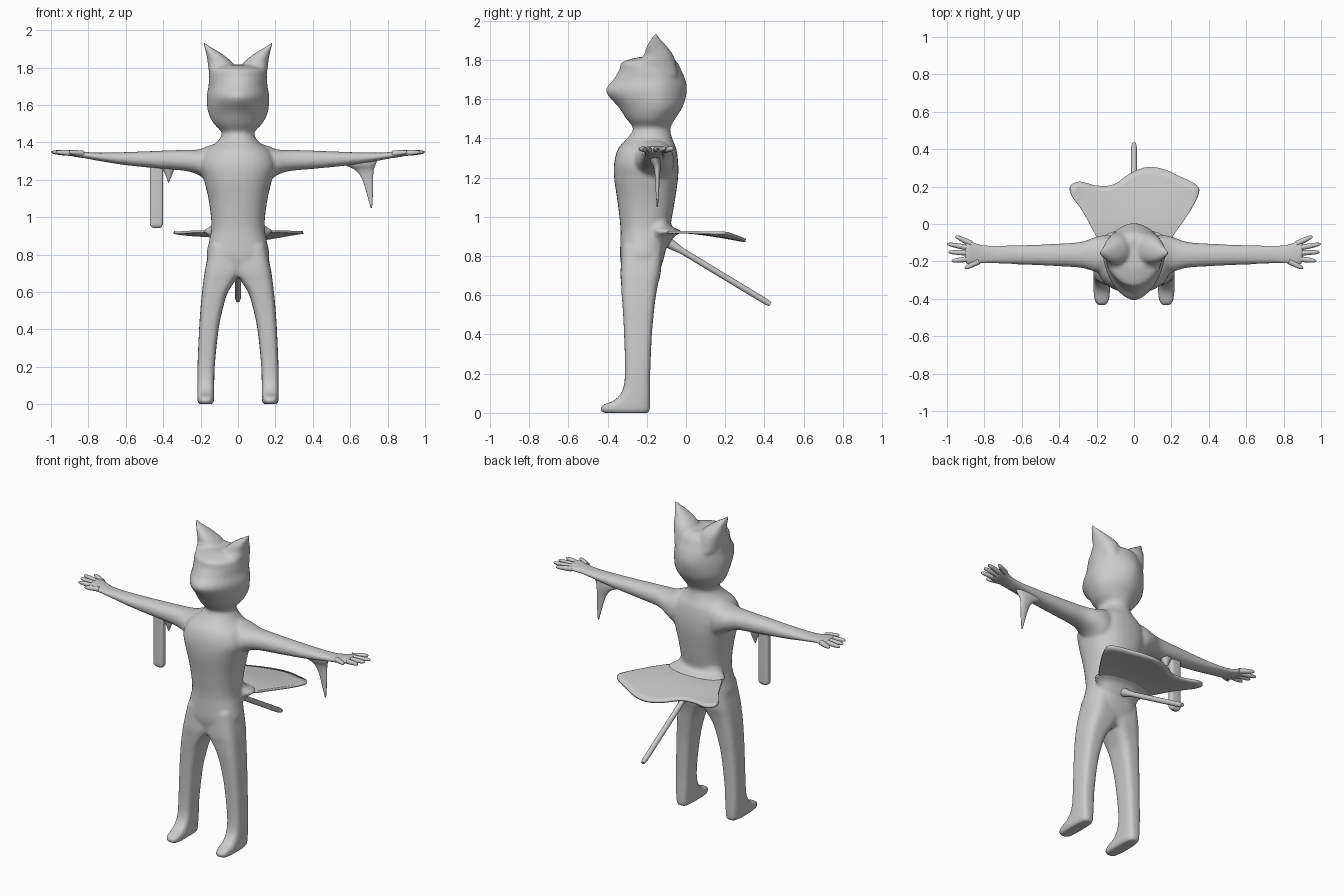
import bpy, bmesh, math


def interp(rows, steps=4):
    """Catmull-Rom curve through rows of numbers."""
    out = []
    for i in range(len(rows) - 1):
        p0, p1, p2 = rows[max(i - 1, 0)], rows[i], rows[i + 1]
        p3 = rows[min(i + 2, len(rows) - 1)]
        for s in range(steps):
            t = s / steps
            out.append([0.5 * (2 * b + (c - a) * t + (2 * a - 5 * b + 4 * c - d) * t * t
                               + (3 * b - a - 3 * c + d) * t ** 3)
                        for a, b, c, d in zip(p0, p1, p2, p3)])
    return out + [list(rows[-1])]


def loft(bm, rings, p=2.2, wide=0.5, axis='z', side=1, n=32):
    """Rings: position, a min, a max, b min, b max (optional power, widest point)."""
    loops = []
    for r in interp([tuple(q) + (p, wide) if len(q) == 5 else q for q in rings]):
        t, a0, a1, b0, b1, pw, w = r
        bc = b0 + (b1 - b0) * w
        loop = []
        for k in range(n):
            c, s = math.cos(2 * math.pi * k / n), math.sin(2 * math.pi * k / n)
            c = math.copysign(abs(c) ** (2 / pw), c)
            s = math.copysign(abs(s) ** (2 / pw), s)
            a = (a0 + a1) / 2 + (a1 - a0) / 2 * c
            b = bc + ((b1 - bc) if s > 0 else (bc - b0)) * s
            co = (a, b, t) if axis == 'z' else (t, a, b)
            loop.append(bm.verts.new((co[0] * side, co[1], co[2])))
        loops.append(loop)
    faces = [bm.faces.new(loops[0]), bm.faces.new(loops[-1])]
    for u, v in zip(loops, loops[1:]):
        faces += [bm.faces.new((u[k], u[(k + 1) % n], v[(k + 1) % n], v[k])) for k in range(n)]
    bmesh.ops.recalc_face_normals(bm, faces=faces)


def finish(name, bm):
    me = bpy.data.meshes.new(name)
    bm.to_mesh(me)
    bm.free()
    me.shade_smooth()
    ob = bpy.data.objects.new(name, me)
    bpy.context.collection.objects.link(ob)
    return ob


def tube(name, pts, radii, depth):
    cu = bpy.data.curves.new(name, 'CURVE')
    cu.dimensions = '3D'
    cu.bevel_depth, cu.bevel_resolution, cu.use_fill_caps = depth, 4, True
    sp = cu.splines.new('POLY')
    sp.points.add(len(pts) - 1)
    for q, co, r in zip(sp.points, pts, radii):
        q.co, q.radius = (*co, 1), r
    sp.use_smooth = True
    ob = bpy.data.objects.new(name, cu)
    bpy.context.collection.objects.link(ob)
    return ob


bm = bmesh.new()
# torso, neck and snouted head: z, half width, front, back, power, widest point
column = [(0.68, 0.10, -0.31, -0.15, 2.4, .5), (0.78, 0.165, -0.335, -0.115, 2.5, .5),
          (0.87, 0.155, -0.335, -0.095, 2.4, .5), (0.95, 0.142, -0.335, -0.08, 2.3, .5),
          (1.08, 0.155, -0.35, -0.057, 2.3, .5), (1.2, 0.182, -0.367, -0.04, 2.3, .5),
          (1.28, 0.20, -0.366, -0.04, 2.3, .5), (1.35, 0.175, -0.345, -0.05, 2.2, .5),
          (1.40, 0.115, -0.30, -0.07, 2.1, .5), (1.45, 0.087, -0.27, -0.08, 2, .5),
          (1.50, 0.13, -0.305, -0.055, 1.9, .55), (1.56, 0.16, -0.345, -0.017, 1.8, .6),
          (1.64, 0.168, -0.41, 0.005, 1.7, .62), (1.70, 0.158, -0.37, -0.003, 1.8, .6),
          (1.75, 0.155, -0.34, -0.025, 1.9, .58), (1.79, 0.145, -0.325, -0.045, 1.9, .58),
          (1.815, 0.09, -0.24, -0.08, 2, .5)]
loft(bm, [(z, -h, h, f, b, p, w) for z, h, f, b, p, w in column])
# flare where the back panel leaves the waist
loft(bm, [(0.85, -.12, .12, -.2, -.09), (0.90, -.155, .155, -.2, -.06),
          (0.925, -.19, .19, -.19, -.02), (0.95, -.15, .15, -.2, -.07), (0.99, -.12, .12, -.2, -.08)])
for s in (1, -1):
    # leg with foot
    loft(bm, [(0, .135, .208, -.42, -.19), (0.015, .128, .216, -.437, -.184),
              (0.04, .128, .217, -.425, -.183), (0.065, .128, .217, -.365, -.183),
              (0.12, .127, .217, -.322, -.183), (0.22, .123, .216, -.311, -.182),
              (0.4, .104, .208, -.316, -.174), (0.52, .079, .2, -.322, -.163),
              (0.6, .053, .192, -.328, -.153), (0.66, .015, .185, -.331, -.142),
              (0.72, -.02, .176, -.334, -.128), (0.85, -.02, .15, -.325, -.12)],
         p=3.4, side=s)
    # arm with palm
    loft(bm, [(0.08, -.28, -.07, 1.15, 1.40), (0.15, -.27, -.06, 1.18, 1.385),
              (0.21, -.255, -.07, 1.225, 1.362), (0.28, -.235, -.095, 1.247, 1.36),
              (0.4, -.226, -.105, 1.258, 1.356), (0.6, -.217, -.113, 1.278, 1.348),
              (0.75, -.212, -.115, 1.302, 1.345), (0.82, -.215, -.108, 1.315, 1.35),
              (0.88, -.222, -.088, 1.324, 1.36), (0.905, -.205, -.09, 1.33, 1.358)],
         axis='x', side=s)
    # pointed ear
    loft(bm, [(1.72, .03, .145, -.24, -.04), (1.78, .015, .156, -.25, -.05),
              (1.825, .03, .162, -.215, -.065), (1.86, .068, .167, -.205, -.09),
              (1.89, .112, .174, -.19, -.115), (1.915, .155, .182, -.175, -.135),
              (1.938, .183, .19, -.16, -.15)], side=s)
body = finish("body", bm)
m = body.modifiers.new("fuse", 'REMESH')
m.mode, m.voxel_size, m.use_smooth_shade = 'VOXEL', 0.009, True
m = body.modifiers.new("blend", 'SMOOTH')
m.factor, m.iterations = 0.5, 8

# fingers: base y, tip x, tip y
for s, label in ((1, "left"), (-1, "right")):
    for by, tx, ty in ((-.105, .955, -.065), (-.13, 1.0, -.106), (-.155, .993, -.15),
                       (-.185, .975, -.198), (-.2, .905, -.238)):
        bx = 0.83 if ty < -.21 else 0.87
        pts = [(s * (bx + (tx - bx) * t), by + (ty - by) * t, 1.341 + .007 * t)
               for t in (0, .5, .8, .95, 1)]
        tube(label + "_finger", pts, (1.1, 1, .8, .5, .1), 0.014)

# flat hanging strip, small thorn and hanging sleeve point under the arms
bm = bmesh.new()
loft(bm, [(0.943, -.455, -.415, -.17, -.15), (0.955, -.468, -.405, -.178, -.142),
          (0.99, -.471, -.401, -.18, -.14), (1.2, -.471, -.401, -.18, -.14),
          (1.30, -.471, -.401, -.18, -.14)], p=4)
finish("hanging_strip", bm)
bm = bmesh.new()
loft(bm, [(1.185, -.374, -.37, -.162, -.158), (1.22, -.385, -.355, -.175, -.145),
          (1.27, -.41, -.335, -.19, -.13)])
finish("sleeve_thorn", bm)
bm = bmesh.new()
loft(bm, [(1.05, .709, .717, -.149, -.143), (1.12, .69, .721, -.154, -.138),
          (1.2, .665, .722, -.158, -.134), (1.25, .63, .725, -.165, -.13),
          (1.28, .57, .735, -.18, -.13), (1.315, .52, .75, -.185, -.135)])
finish("hanging_sleeve", bm)

# back panel with wavy hem
hem = interp([(-.19, -.09), (-.27, .06), (-.335, .155), (-.338, .205), (-.29, .226),
              (-.2, .205), (-.11, .21), (-.02, .27), (.07, .303), (.16, .292),
              (.25, .252), (.325, .215), (.348, .17), (.3, .07), (.19, -.09)], 5)
bm = bmesh.new()
rows = []
for k in range(11):
    t, row = k / 10, []
    for i, (hx, hy) in enumerate(hem):
        rx, ry = -.15 + .3 * i / (len(hem) - 1), -.11
        x, y = rx + (hx - rx) * t, ry + (hy - ry) * t
        z = 0.922 - 0.045 * max(0, y / .3) ** 1.3 * (1 - (x / .38) ** 2)
        row.append(bm.verts.new((x, y, z)))
    rows.append(row)
for u, v in zip(rows, rows[1:]):
    for i in range(len(hem) - 1):
        bm.faces.new((u[i], v[i], v[i + 1], u[i + 1]))
bmesh.ops.recalc_face_normals(bm, faces=bm.faces)
panel = finish("back_panel", bm)
m = panel.modifiers.new("thickness", 'SOLIDIFY')
m.thickness, m.offset = 0.014, 0

# straight tail
tube("tail", [(0, -.15, .905), (0, -.08, .862), (0, -.02, .826), (0, .41, .566), (0, .43, .554)],
     (2.2, 1.6, 1, .95, .7), 0.016)
